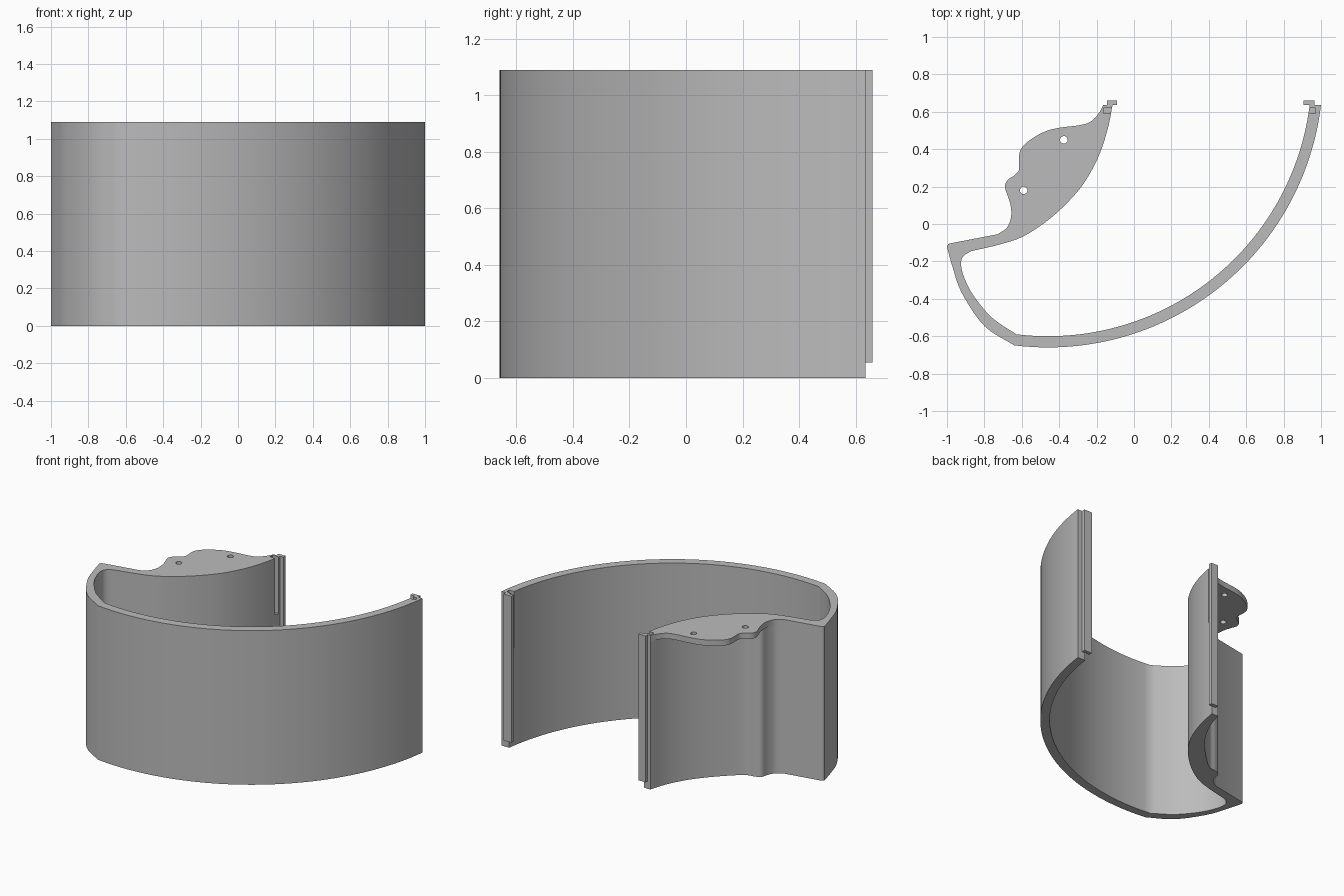
import bpy
import bmesh
from math import sin, cos, atan2, radians
from mathutils import Vector

HEIGHT = 1.09
FLANGE_THICKNESS = 0.04

default_cube = bpy.data.objects.get("Cube")
if default_cube:
    bpy.data.objects.remove(default_cube)

grey = bpy.data.materials.new("plain grey")
grey.use_nodes = True
colour = (0.5, 0.5, 0.5, 1)
grey.diffuse_color = colour
grey.node_tree.nodes["Principled BSDF"].inputs["Base Color"].default_value = colour


def smooth_path(points, steps=5):
    """Pass a smooth curve through the given points."""
    pts = [Vector(p) for p in points]
    pts = [2 * pts[0] - pts[1]] + pts + [2 * pts[-1] - pts[-2]]
    path = []
    for a, b, c, d in zip(pts, pts[1:], pts[2:], pts[3:]):
        for i in range(steps):
            t = i / steps
            path.append(0.5 * (2 * b + (c - a) * t
                               + (2 * a - 5 * b + 4 * c - d) * t ** 2
                               + (3 * b - a - 3 * c + d) * t ** 3))
    return path + [pts[-2]]


def arc(centre, radius, start, end, steps=48):
    """Points along a circular arc between two angles."""
    path = []
    for i in range(steps + 1):
        angle = start + (end - start) * i / steps
        path.append(Vector((centre[0] + radius * cos(angle),
                            centre[1] + radius * sin(angle))))
    return path


def extrude(name, outline, bottom, top):
    """Raise a closed outline into a solid."""
    bm = bmesh.new()
    base = bm.faces.new([bm.verts.new((p[0], p[1], bottom)) for p in outline])
    raised = bmesh.ops.extrude_face_region(bm, geom=[base])["geom"]
    verts = [g for g in raised if isinstance(g, bmesh.types.BMVert)]
    bmesh.ops.translate(bm, verts=verts, vec=(0, 0, top - bottom))
    bmesh.ops.remove_doubles(bm, verts=bm.verts, dist=0.0001)
    bmesh.ops.recalc_face_normals(bm, faces=bm.faces)
    mesh = bpy.data.meshes.new(name)
    bm.to_mesh(mesh)
    bm.free()
    mesh.materials.append(grey)
    obj = bpy.data.objects.new(name, mesh)
    bpy.context.collection.objects.link(obj)
    return obj


def box(name, left, right, front, back, bottom, top):
    outline = [(left, front), (right, front), (right, back), (left, back)]
    return extrude(name, outline, bottom, top)


def cut(target, cutter):
    """Subtract a hidden cutter from a part."""
    cutter.hide_render = True
    cutter.hide_set(True)
    modifier = target.modifiers.new(cutter.name, "BOOLEAN")
    modifier.operation = "DIFFERENCE"
    modifier.solver = "EXACT"
    modifier.object = cutter
    bpy.context.view_layer.objects.active = target
    bpy.ops.object.modifier_apply(modifier=modifier.name)
    bpy.data.objects.remove(cutter)


def shade(obj):
    bpy.ops.object.select_all(action="DESELECT")
    obj.select_set(True)
    bpy.context.view_layer.objects.active = obj
    bpy.ops.object.shade_smooth_by_angle(angle=radians(30))


# Large front sweep: two concentric arcs
centre = Vector((-0.46, 0.81))
end_y = 0.635


def sweep(radius, last):
    start = atan2(end_y - centre.y, (radius ** 2 - (end_y - centre.y) ** 2) ** 0.5)
    end = atan2(last[1] - centre.y, last[0] - centre.x)
    return arc(centre, radius, start, end)


outer_sweep = sweep(1.47, (-0.64, -0.645))
inner_sweep = sweep(1.41, (-0.63, -0.59))

# Tighter bend and rounded corner on the right
outer_bend = smooth_path([outer_sweep[-1], (-0.8, -0.545), (-0.92, -0.37),
                          (-0.97, -0.23), (-0.998, -0.13)])
corner = smooth_path([(-1, -0.12), (-0.993, -0.108), (-0.98, -0.103)])
inner_bend = smooth_path([inner_sweep[-1], (-0.76, -0.5), (-0.86, -0.38),
                          (-0.91, -0.28), (-0.925, -0.21), (-0.91, -0.17),
                          (-0.87, -0.145)])

# Rear wall faces, running to the left end
rear_inner = smooth_path([(-0.87, -0.145), (-0.72, -0.11), (-0.6, -0.07),
                          (-0.48, 0.005), (-0.37, 0.1), (-0.27, 0.215),
                          (-0.19, 0.36), (-0.14, 0.51), (-0.115, end_y)])
rear_outer = smooth_path([(-0.73, -0.055), (-0.68, -0.025), (-0.655, 0.02),
                          (-0.64, 0.07), (-0.6, 0.09), (-0.53, 0.11),
                          (-0.4, 0.23), (-0.29, 0.36), (-0.21, 0.5),
                          (-0.165, end_y)])

outline = (outer_sweep + outer_bend[1:] + corner + rear_outer
           + rear_inner[::-1] + inner_bend[::-1][1:] + inner_sweep[::-1][1:])
wall = extrude("curved_wall", outline, 0, HEIGHT)

# Scalloped mounting flange along the top of the rear wall
flange_edge = smooth_path([(-0.165, end_y), (-0.19, 0.59), (-0.235, 0.545),
                           (-0.3, 0.527), (-0.395, 0.515), (-0.475, 0.495),
                           (-0.555, 0.45), (-0.605, 0.4), (-0.615, 0.35),
                           (-0.615, 0.29), (-0.64, 0.26), (-0.675, 0.235),
                           (-0.69, 0.2), (-0.675, 0.15), (-0.66, 0.1),
                           (-0.657, 0.04), (-0.68, -0.02), (-0.73, -0.055)])
flange_inner = rear_inner[5:]
flange = extrude("mounting_flange", flange_edge + flange_inner,
                 HEIGHT - FLANGE_THICKNESS, HEIGHT)
for spot in [(-0.375, 0.45), (-0.59, 0.18)]:
    ring = arc(spot, 0.02, 0, radians(360), 24)[:-1]
    cut(flange, extrude("screw_hole_cutter", ring, 0.9, 1.2))

# Locating pockets near both ends, open at the top
for part, left, right in [(wall, -0.163, -0.11), (flange, -0.163, -0.11),
                          (wall, 0.92, 0.97)]:
    cut(part, box("pocket_cutter", left, right, 0.59, 0.62, 0.69, 1.2))

# Joining tongues on both ends, stopping short of the base
for name, left, right in [("rear_tongue", -0.145, -0.09),
                          ("left_tongue", 0.905, 0.965)]:
    box(name, left, right, end_y, 0.66, 0.055, HEIGHT)

shade(wall)
shade(flange)
